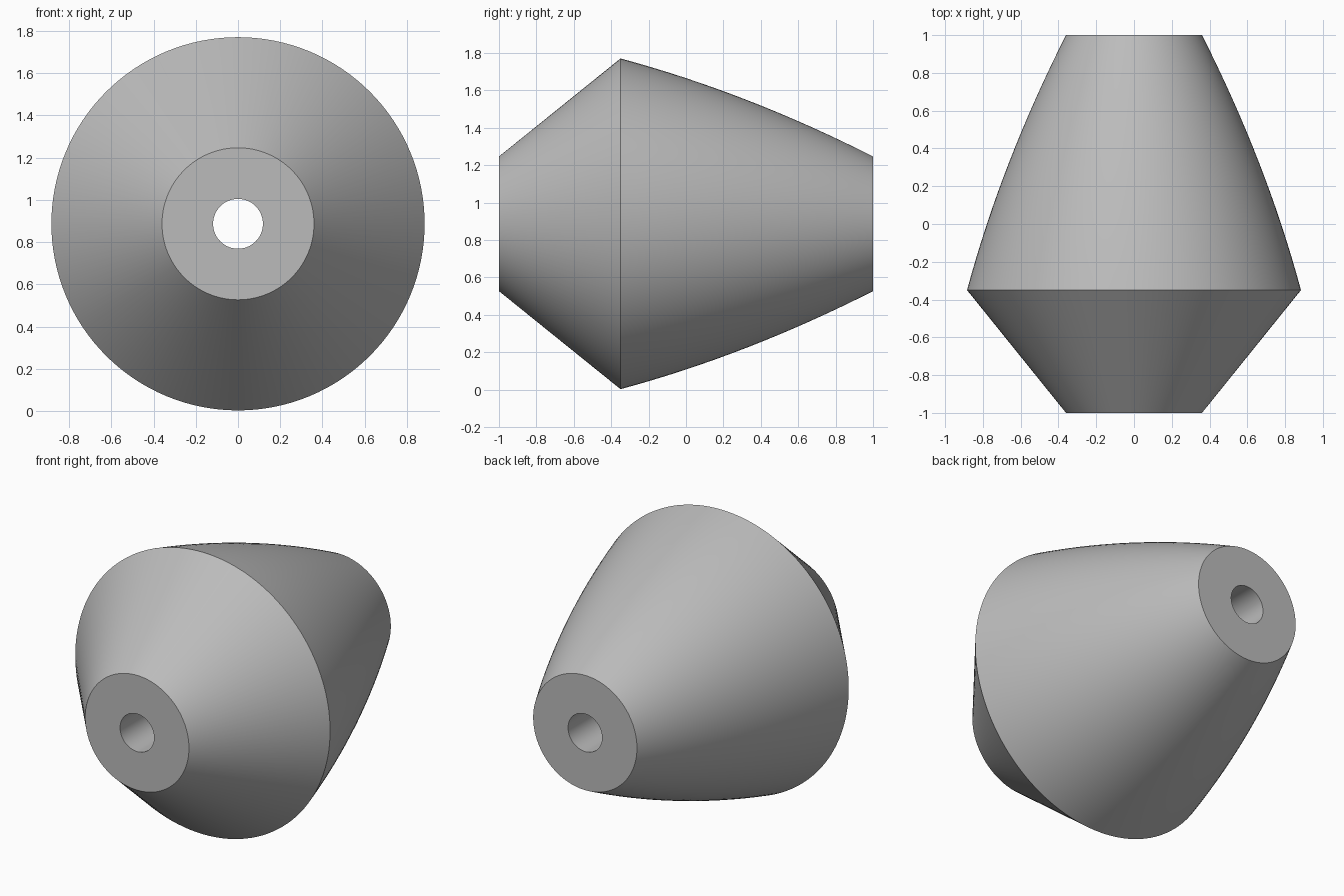
import bpy, bmesh, math

if "Cube" in bpy.data.objects:
    bpy.data.objects.remove(bpy.data.objects["Cube"])

SEG = 128
R_HOLE, R_END, R_MAX, Y_RIM, CZ = 0.118, 0.36, 0.884, -0.35, 0.887
BULGE = 0.04

# Profile (y, radius): bore, flat front, straight cone, bowed long side, flat back
profile = [(-1, R_HOLE), (-1, R_END), (Y_RIM, R_MAX)]
N = 16
for i in range(1, N + 1):
    t = i / N
    profile.append((Y_RIM + t * (1 - Y_RIM),
                    R_MAX + t * (R_END - R_MAX) + 4 * BULGE * t * (1 - t)))
profile.append((1, R_HOLE))

# Spin the closed profile around the y axis
bm = bmesh.new()
rings = []
for y, r in profile:
    rings.append([bm.verts.new((r * math.sin(2 * math.pi * k / SEG), y,
                                CZ + r * math.cos(2 * math.pi * k / SEG)))
                  for k in range(SEG)])
for i, a in enumerate(rings):
    b = rings[(i + 1) % len(rings)]
    for k in range(SEG):
        j = (k + 1) % SEG
        bm.faces.new((a[k], a[j], b[j], b[k]))
bmesh.ops.recalc_face_normals(bm, faces=bm.faces)

mesh = bpy.data.meshes.new("bored_double_cone")
bm.to_mesh(mesh)
bm.free()
body = bpy.data.objects.new("bored_double_cone", mesh)
bpy.context.collection.objects.link(body)

# Plain grey finish
grey = bpy.data.materials.new("plain grey")
grey.diffuse_color = (0.5, 0.5, 0.5, 1)
grey.use_nodes = True
grey.node_tree.nodes["Principled BSDF"].inputs["Base Color"].default_value = grey.diffuse_color
mesh.materials.append(grey)

# Smooth sides with crisp rims
bpy.context.view_layer.objects.active = body
body.select_set(True)
bpy.ops.object.shade_smooth_by_angle(angle=math.radians(30))
